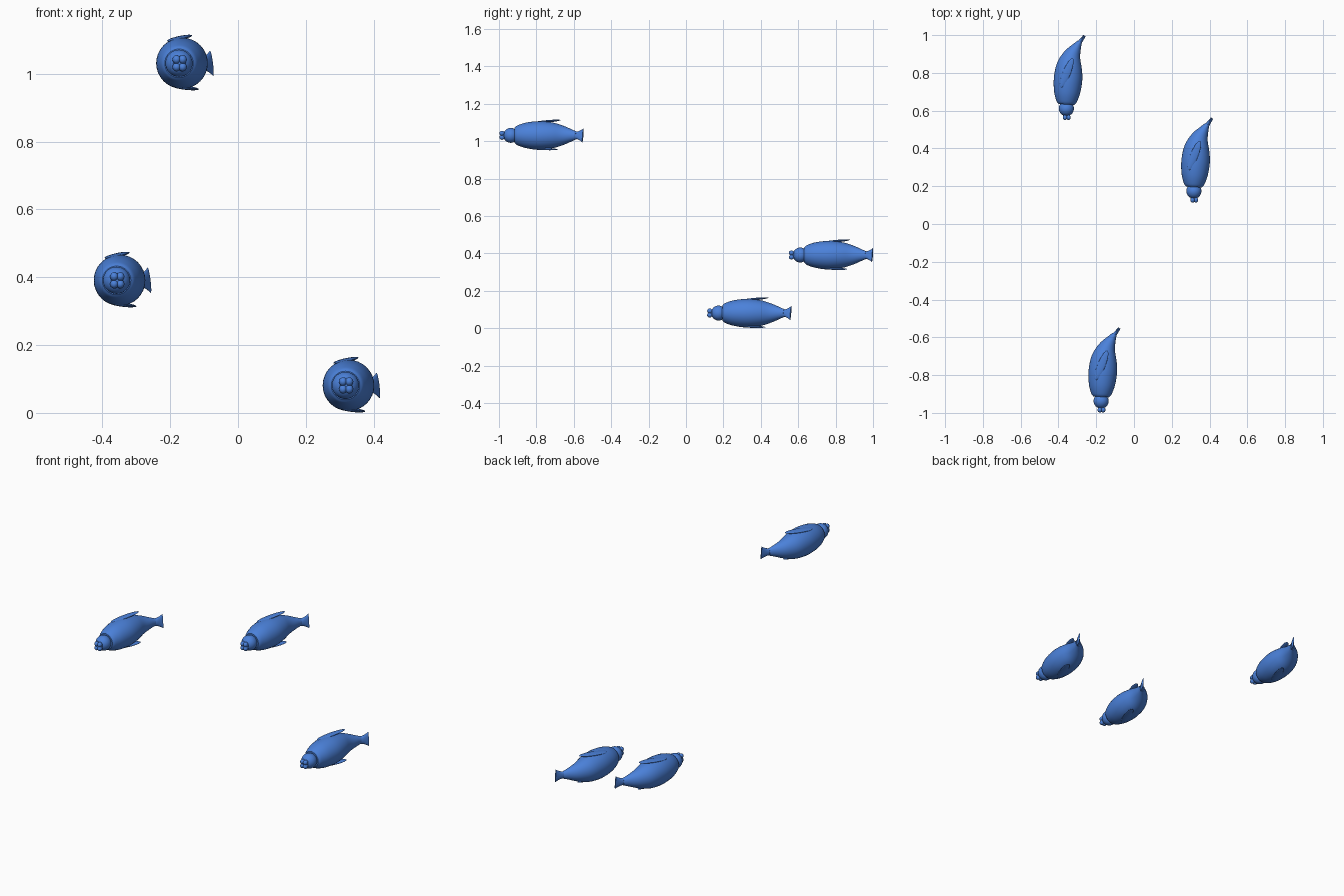
import bpy, bmesh
from mathutils import Vector, Matrix

if "Cube" in bpy.data.objects:
    bpy.data.objects.remove(bpy.data.objects["Cube"])

blue = bpy.data.materials.new("blue")
blue.diffuse_color = (0.07, 0.22, 0.70, 1)
blue.use_nodes = True
blue.node_tree.nodes["Principled BSDF"].inputs["Base Color"].default_value = blue.diffuse_color


def finish(name, bm, at):
    bmesh.ops.recalc_face_normals(bm, faces=bm.faces)
    me = bpy.data.meshes.new(name)
    bm.to_mesh(me)
    bm.free()
    me.materials.append(blue)
    ob = bpy.data.objects.new(name, me)
    bpy.context.collection.objects.link(ob)
    ob.location = at
    bpy.ops.object.select_all(action='DESELECT')
    bpy.context.view_layer.objects.active = ob
    ob.select_set(True)
    bpy.ops.object.shade_smooth_by_angle(angle=0.7)
    return ob


def spline(pts, n=5):
    # smooth interpolation through the section list
    v = [Vector(p) for p in pts]
    v = [2 * v[0] - v[1]] + v + [2 * v[-1] - v[-2]]
    out = []
    for i in range(1, len(v) - 2):
        a, b, c, d = v[i - 1:i + 3]
        for k in range(n):
            t = k / n
            out.append(0.5 * (2 * b + (c - a) * t + (2 * a - 5 * b + 4 * c - d) * t * t
                              + (3 * b - a - 3 * c + d) * t ** 3))
    return out + [v[-2]]


def loft(name, sections, at, sides=32, roll=0.0):
    # sections: x, y, half width, half height along a bent spine
    from math import cos, sin, tau
    s = spline([(*p[:2], p[2], p[3]) for p in sections])
    bm = bmesh.new()
    rings = []
    for i, p in enumerate(s):
        q, r = s[max(i - 1, 0)], s[min(i + 1, len(s) - 1)]
        tan = Vector((r[0] - q[0], r[1] - q[1], 0)).normalized()
        side = Vector((tan.y, -tan.x, 0))
        up = Matrix.Rotation(roll, 3, tan) @ Vector((0, 0, 1))
        side = Matrix.Rotation(roll, 3, tan) @ side
        c = Vector((p[0], p[1], 0))
        rings.append([bm.verts.new(c + side * p[2] * cos(tau * k / sides)
                                   + up * p[3] * sin(tau * k / sides)) for k in range(sides)])
    for a, b in zip(rings, rings[1:]):
        for k in range(sides):
            j = (k + 1) % sides
            bm.faces.new((a[k], a[j], b[j], b[k]))
    bm.faces.new(rings[0])
    bm.faces.new(rings[-1])
    return finish(name, bm, at)


def ball(name, centre, radii, at, rot=None):
    bm = bmesh.new()
    m = Matrix.Translation(centre) @ (rot or Matrix()) @ Matrix.Diagonal((*radii, 1))
    bmesh.ops.create_uvsphere(bm, u_segments=32, v_segments=16, radius=1, matrix=m)
    return finish(name, bm, at)


def fin(name, front, back, width, thick, tilt, at):
    # flat oval blade running from front to back
    f, b = Vector(front), Vector(back)
    y = (b - f).normalized()
    x = y.cross(Vector((0, 0, 1))).normalized()
    rot = Matrix((x, y, x.cross(y))).transposed().to_4x4() @ Matrix.Rotation(tilt, 4, 'Y')
    return ball(name, (f + b) / 2, (width, (b - f).length / 2, thick), at, rot)


def fish(at):
    # tapered body, bent towards +x at the rear
    loft("body", [(0.317, 0.196, 0.042, 0.042), (0.318, 0.212, 0.054, 0.054),
                  (0.321, 0.26, 0.069, 0.069), (0.326, 0.33, 0.0755, 0.0755),
                  (0.332, 0.40, 0.067, 0.068), (0.347, 0.455, 0.047, 0.051),
                  (0.374, 0.505, 0.023, 0.029), (0.388, 0.527, 0.013, 0.020)], at)
    # flared tail blade
    loft("tail_fin", [(0.380, 0.515, 0.012, 0.020), (0.393, 0.532, 0.010, 0.021),
                      (0.405, 0.548, 0.007, 0.029), (0.413, 0.560, 0.005, 0.038)],
         at, 24, -0.15)
    ball("head", (0.317, 0.174, 0), (0.040, 0.040, 0.040), at)
    # puckered mouth of small lobes
    ball("muzzle", (0.318, 0.138, 0), (0.018, 0.018, 0.018), at)
    for sx in (-1, 1):
        for sz in (-1, 1):
            ball("lip", (0.319 + sx * 0.009, 0.127, sz * 0.011), (0.012, 0.014, 0.013), at)
    # flat fins on upper and lower sides
    fin("upper_fin", (0.287, 0.285, 0.066), (0.350, 0.440, 0.082), 0.021, 0.006, -0.1, at)
    fin("lower_fin", (0.307, 0.27, -0.069), (0.370, 0.425, -0.076), 0.021, 0.006, 0.1, at)


for spot in ((0, 0, 0.081), (-0.675, 0.437, 0.391), (-0.491, -1.111, 1.031)):
    fish(spot)
